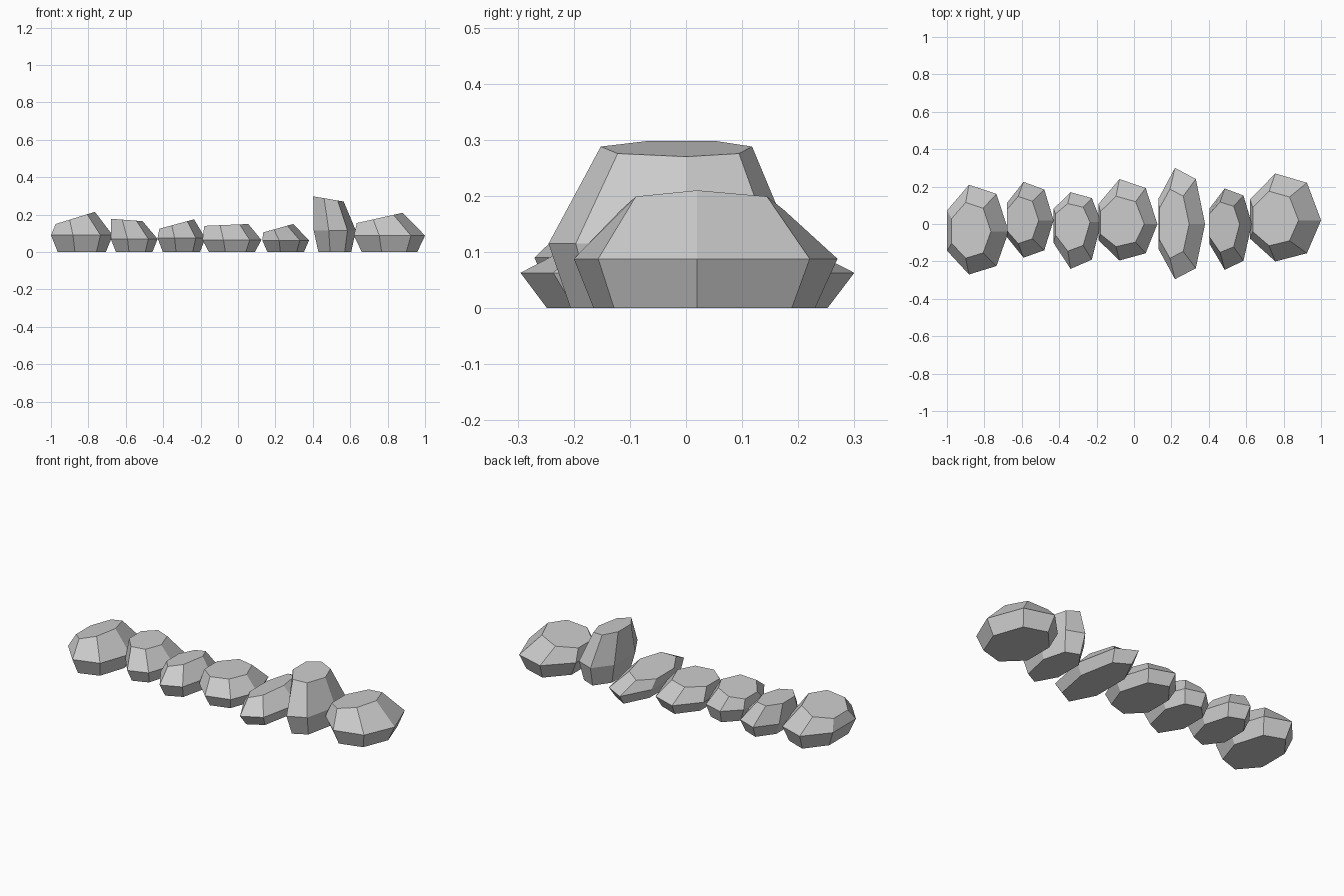
import bpy, bmesh
from math import cos, sin, tau

if "Cube" in bpy.data.objects:
    bpy.data.objects.remove(bpy.data.objects["Cube"])

SIDES = 7
COS_MIN = cos(3 * tau / SIDES)
SIN_MAX = sin(2 * tau / SIDES)

# Each rock: left x, right x, front y, middle y, back y, waist z,
# then the sloping cap: left x, left z, right x, right z
ROCKS = [
    (-1, -.67, -.27, -.04, .21, .09, -.975, .15, -.765, .215),
    (-.68, -.43, -.18, .02, .225, .07, -.68, .178, -.51, .165),
    (-.43, -.175, -.24, .01, .17, .075, -.42, .125, -.235, .175),
    (-.19, .125, -.195, 0, .24, .065, -.18, .14, .055, .15),
    (.13, .38, -.295, 0, .3, .063, .135, .105, .295, .15),
    (.405, .63, -.245, 0, .19, .115, .402, .298, .565, .27),
    (.62, 1, -.2, .02, .27, .088, .635, .155, .88, .21),
]


def make_rock(name, x0, x1, front, cy, back, waist_z, xl, zl, xr, zr):
    cx = (x0 + x1) / 2
    bm = bmesh.new()
    base, mid, top = [], [], []
    for i in range(SIDES):
        a = tau * i / SIDES
        t = (cos(a) - COS_MIN) / (1 - COS_MIN)
        x = x0 + (x1 - x0) * t
        s = sin(a) / SIN_MAX
        dy = s * (back - cy) if s > 0 else s * (cy - front)
        base.append(bm.verts.new((cx + (x - cx) * .78, cy + dy * .84, 0)))
        mid.append(bm.verts.new((x, cy + dy, waist_z)))
        top.append(bm.verts.new((xl + (xr - xl) * t, cy + dy * .62, zl + (zr - zl) * t)))
    # Side facets, then flat base and sloping cap
    for low, high in ((base, mid), (mid, top)):
        for i in range(SIDES):
            j = (i + 1) % SIDES
            bm.faces.new((low[i], low[j], high[j], high[i]))
    bm.faces.new(base[::-1])
    bm.faces.new(top)
    bmesh.ops.recalc_face_normals(bm, faces=bm.faces)
    mesh = bpy.data.meshes.new(name)
    bm.to_mesh(mesh)
    bm.free()
    bpy.context.collection.objects.link(bpy.data.objects.new(name, mesh))


# Row of seven rocks
for n, rock in enumerate(ROCKS, 1):
    make_rock(f"rock_{n}", *rock)
